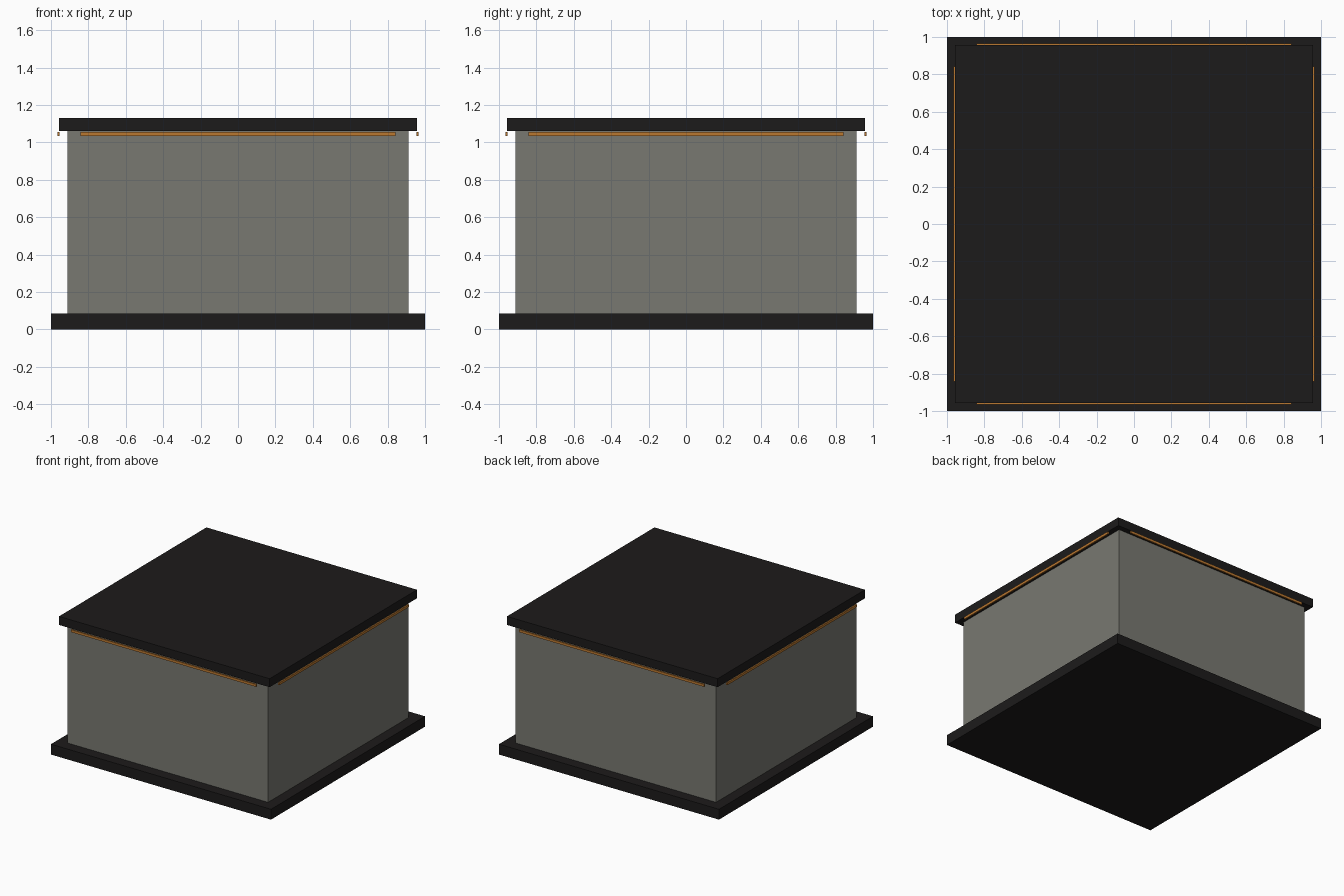
import bpy

if "Cube" in bpy.data.objects:
    bpy.data.objects.remove(bpy.data.objects["Cube"])


def material(name, color):
    m = bpy.data.materials.new(name)
    m.diffuse_color = (*color, 1)
    m.use_nodes = True
    m.node_tree.nodes["Principled BSDF"].inputs["Base Color"].default_value = m.diffuse_color
    return m


dark = material("dark_trim", (0.012, 0.011, 0.011))
wall = material("wall_grey", (0.19, 0.19, 0.165))
amber = material("amber_strip", (0.5, 0.19, 0.03))


def box(name, half_x, half_y, z0, z1, mat, x=0, y=0):
    bpy.ops.mesh.primitive_cube_add(size=2, location=(x, y, (z0 + z1) / 2))
    ob = bpy.context.object
    ob.name = name
    ob.scale = (half_x, half_y, (z1 - z0) / 2)
    bpy.ops.object.transform_apply(location=False, rotation=False, scale=True)
    ob.data.materials.append(mat)
    return ob


# Base slab, main body and roof slab
box("base_slab", 1.0, 1.0, 0, 0.085, dark)
box("body", 0.912, 0.912, 0.001, 1.06, wall)
box("roof_slab", 0.957, 0.957, 1.06, 1.13, dark)

# Thin light strips under the roof edge on all four sides
for side, s in (("front", -1), ("back", 1)):
    box(side + "_light_strip", 0.842, 0.006, 1.035, 1.055, amber, y=s * 0.96)
for side, s in (("left", -1), ("right", 1)):
    box(side + "_light_strip", 0.006, 0.842, 1.035, 1.055, amber, x=s * 0.96)
